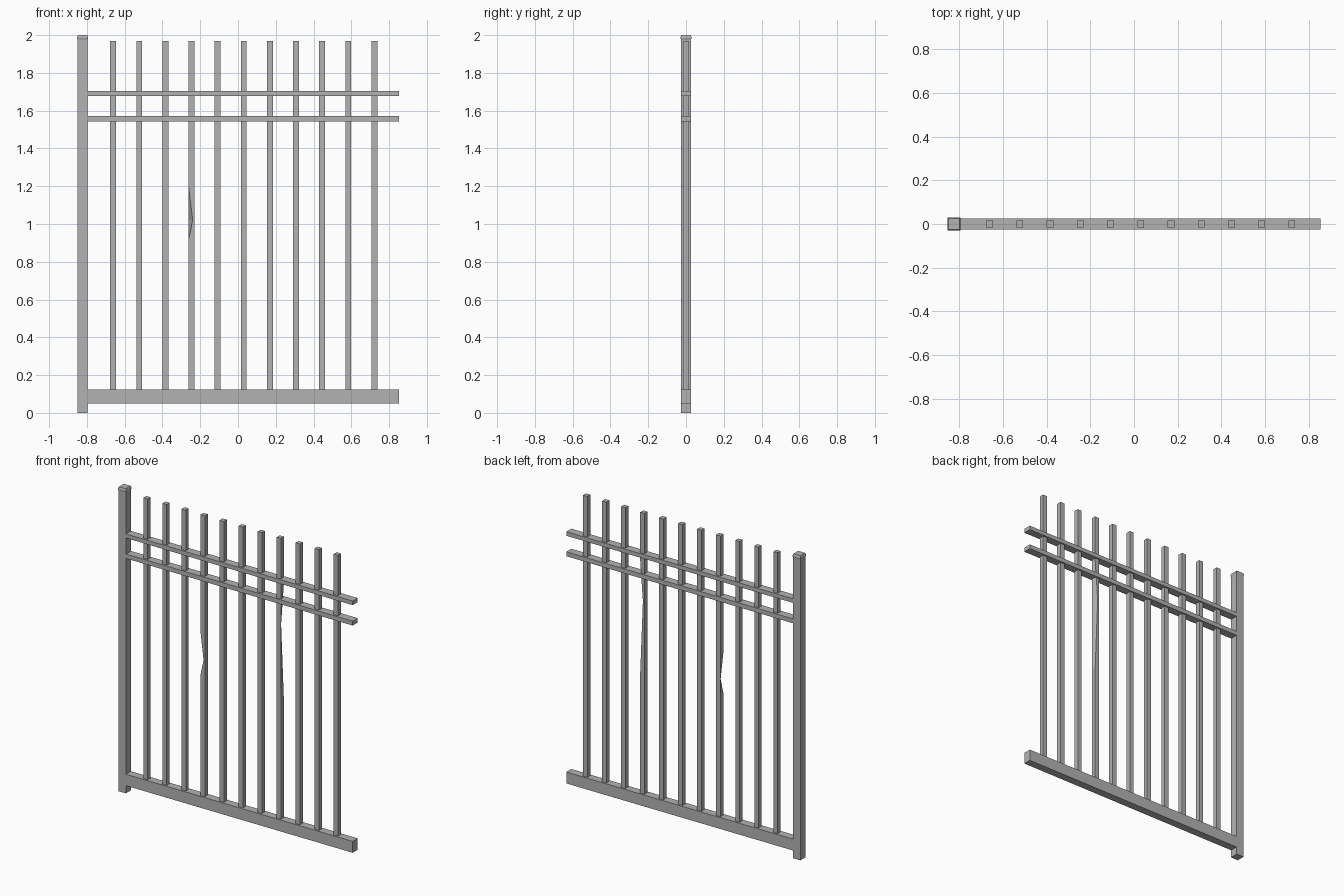
import bpy
import bmesh

cube = bpy.data.objects.get("Cube")
if cube:
    bpy.data.objects.remove(cube, do_unlink=True)

metal = bpy.data.materials.new("grey_metal")
metal.use_nodes = True
GREY = (0.45, 0.45, 0.45, 1)
metal.diffuse_color = GREY
metal.node_tree.nodes["Principled BSDF"].inputs["Base Color"].default_value = GREY


def loft(name, x, sections, dent=None):
    """Stack rectangular sections (z, half_x, half_y) into a closed solid.
    dent = (section index, corner index, x shift) pushes one corner inward."""
    bm = bmesh.new()
    rings = []
    for z, hx, hy in sections:
        rings.append([bm.verts.new((x + sx * hx, sy * hy, z))
                      for sx, sy in ((-1, -1), (1, -1), (1, 1), (-1, 1))])
    if dent:
        level, corner, shift = dent
        rings[level][corner].co.x += shift
    for low, high in zip(rings, rings[1:]):
        for i in range(4):
            j = (i + 1) % 4
            bm.faces.new((low[i], low[j], high[j], high[i]))
    bm.faces.new(rings[0][::-1])
    bm.faces.new(rings[-1])
    mesh = bpy.data.meshes.new(name)
    bm.to_mesh(mesh)
    bm.free()
    mesh.materials.append(metal)
    obj = bpy.data.objects.new(name, mesh)
    bpy.context.collection.objects.link(obj)
    return obj


# Post with a flared, chamfered cap
POST_X, HALF = -0.823, 0.027
loft("post", POST_X, [(0, HALF, HALF), (1.98, HALF, HALF)])
loft("post_cap", POST_X, [(1.977, HALF, HALF), (1.981, 0.029, 0.029),
                          (1.99, 0.029, 0.029), (2.0, 0.025, 0.025)])

# Horizontal rails running from the post face to the open end
START, END = POST_X + HALF, 0.852
for name, bottom, top in (("bottom_rail", 0.05, 0.125),
                          ("middle_rail", 1.543, 1.572),
                          ("top_rail", 1.677, 1.704)):
    half_len = (END - START) / 2
    loft(name, (START + END) / 2,
         [(bottom, half_len, 0.026), (top, half_len, 0.026)])

# Upright bars, two of them dented on one corner
BAR = 0.0155
dents = {3: ((0.92, 1.02, 1.2), (2, 0, 0.022)),
         7: ((0.9, 1.39, 1.66), (2, 2, -0.02))}
for i in range(11):
    levels, dent = dents.get(i, ((), None))
    heights = (0.12, *levels, 1.97)
    loft(f"bar_{i + 1}", -0.661 + i * 0.1383,
         [(z, BAR, BAR) for z in heights], dent)
